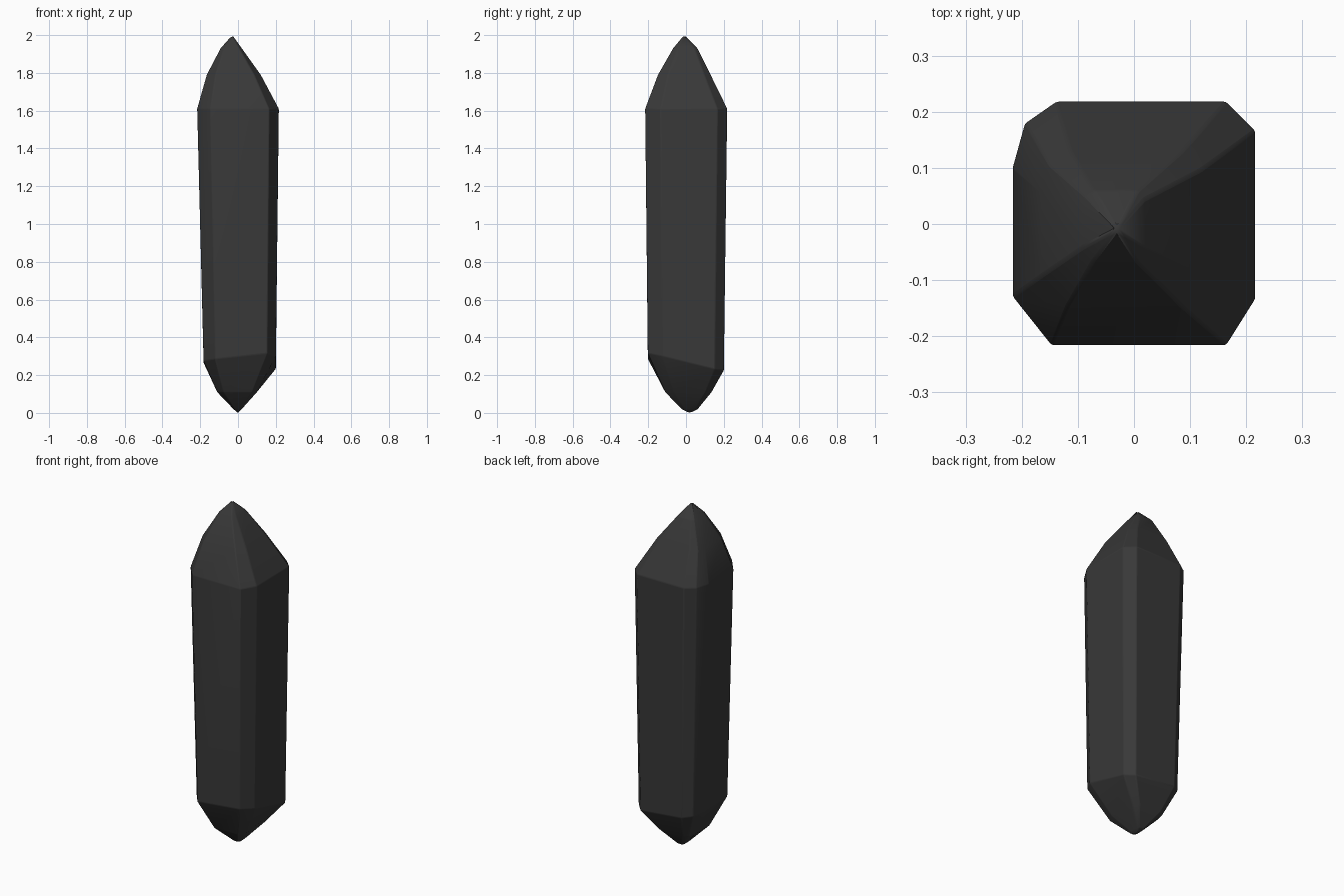
import bpy, bmesh, math

cube = bpy.data.objects.get("Cube")
if cube:
    bpy.data.objects.remove(cube, do_unlink=True)

# One dark stone colour
stone = bpy.data.materials.new("dark stone")
stone.use_nodes = True
colour = (0.04, 0.04, 0.04, 1)
stone.diffuse_color = colour
bsdf = stone.node_tree.nodes["Principled BSDF"]
bsdf.inputs["Base Color"].default_value = colour
bsdf.inputs["Roughness"].default_value = 0.8

# Corner outline of the shaft as fractions of its half width, counter-clockwise
OUTLINE = [(-0.68, -1), (0.76, -1), (1, -0.62), (1, 0.76),
           (0.76, 1), (-0.64, 1), (-0.9, 0.82), (-1, 0.46), (-1, -0.6)]

# Cross-sections: height, x range, y range
SECTIONS = [
    (0.018, -0.022, 0.018, -0.02, 0.06),
    (0.11, -0.11, 0.1, -0.11, 0.135),
    (0.27, -0.182, 0.2, -0.202, 0.2),
    (1.61, -0.216, 0.216, -0.216, 0.218),
    (1.79, -0.165, 0.12, -0.148, 0.13),
    (1.93, -0.092, 0.02, -0.068, 0.06),
]


def add_ring(bm, z, x0, x1, y0, y1):
    cx, cy = (x0 + x1) / 2, (y0 + y1) / 2
    return [bm.verts.new((cx + u * (x1 - x0) / 2, cy + v * (y1 - y0) / 2, z))
            for u, v in OUTLINE]


# Crystal body: skin the sections, then close both points
bm = bmesh.new()
rings = [add_ring(bm, *s) for s in SECTIONS]
n = len(OUTLINE)
for low, high in zip(rings, rings[1:]):
    for i in range(n):
        j = (i + 1) % n
        bm.faces.new((low[i], low[j], high[j], high[i]))
bottom = bm.verts.new((0, 0.02, 0))
top = bm.verts.new((-0.03, -0.01, 2))
for i in range(n):
    j = (i + 1) % n
    bm.faces.new((rings[0][j], rings[0][i], bottom))
    bm.faces.new((rings[-1][i], rings[-1][j], top))

# Uneven lower rim: the chamfered corners are chipped lower or higher
for v, (a, b) in zip(rings[2], OUTLINE):
    v.co.z += 0.03 * b * -1 - 0.02 * a * b
bmesh.ops.recalc_face_normals(bm, faces=bm.faces)

mesh = bpy.data.meshes.new("crystal")
bm.to_mesh(mesh)
bm.free()
crystal = bpy.data.objects.new("crystal", mesh)
bpy.context.collection.objects.link(crystal)
mesh.materials.append(stone)

# Worn edges
bevel = crystal.modifiers.new("worn edges", 'BEVEL')
bevel.width = 0.012
bevel.segments = 2
bevel.limit_method = 'ANGLE'
bevel.angle_limit = math.radians(18)

bpy.context.view_layer.objects.active = crystal
crystal.select_set(True)
bpy.ops.object.shade_smooth_by_angle(angle=math.radians(25))
